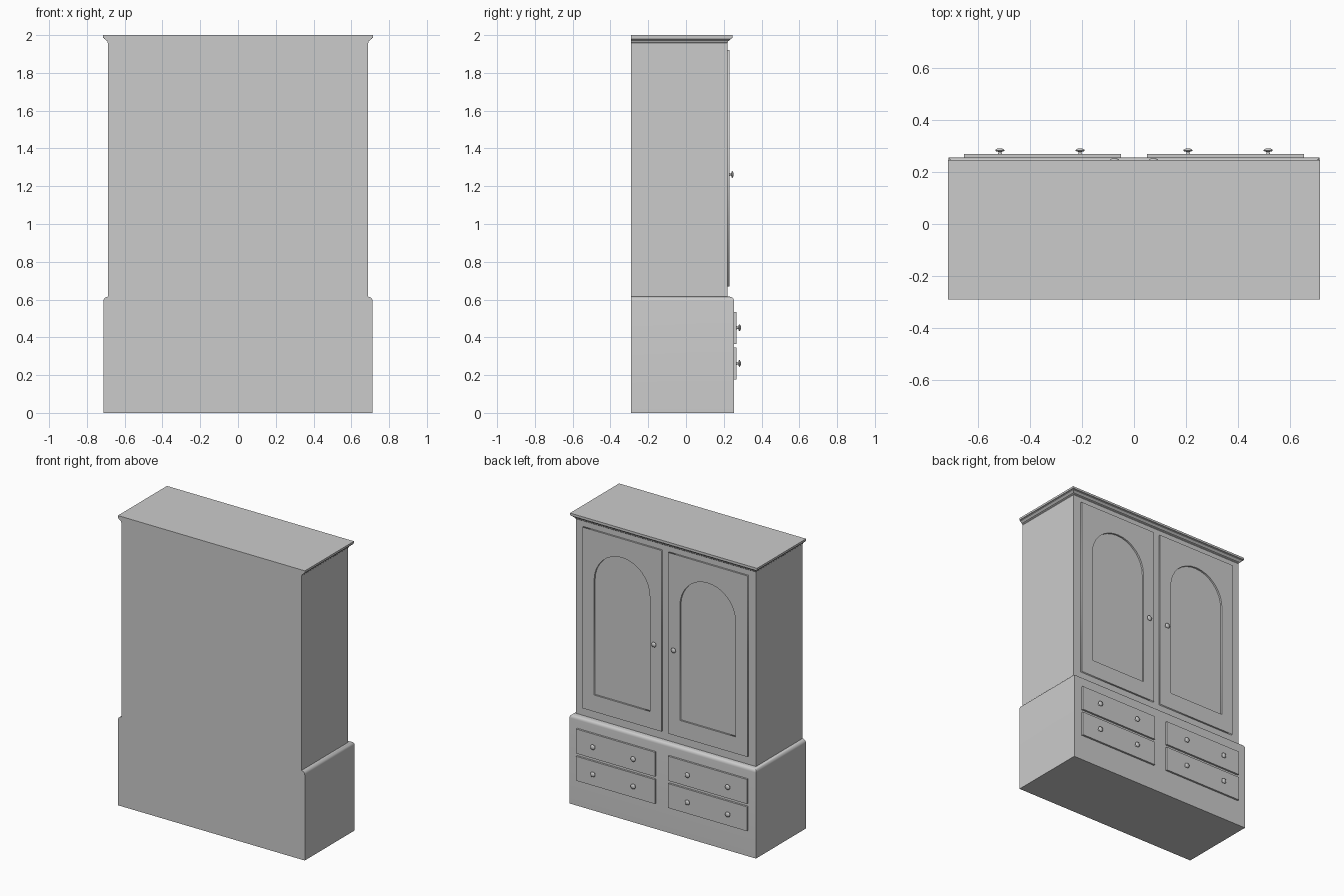
import bpy, bmesh, math
from mathutils import Matrix

if "Cube" in bpy.data.objects:
    bpy.data.objects.remove(bpy.data.objects["Cube"])

BACK = -0.29


def finish(name, bm, smooth=None):
    bmesh.ops.recalc_face_normals(bm, faces=bm.faces)
    me = bpy.data.meshes.new(name)
    bm.to_mesh(me)
    bm.free()
    ob = bpy.data.objects.new(name, me)
    bpy.context.collection.objects.link(ob)
    if smooth:
        bpy.ops.object.select_all(action='DESELECT')
        ob.select_set(True)
        bpy.context.view_layer.objects.active = ob
        bpy.ops.object.shade_smooth_by_angle(angle=math.radians(smooth))
    return ob


def loft(bm, rings, closed_ends=True):
    for a, b in zip(rings, rings[1:]):
        n = len(a)
        for i in range(n):
            bm.faces.new((a[i], a[(i + 1) % n], b[(i + 1) % n], b[i]))
    if closed_ends:
        bm.faces.new(rings[0])
        bm.faces.new(rings[-1])


def carcass(name, profile, smooth=None):
    """Stack of rectangles (half width, front y, z), all flush at the back."""
    bm = bmesh.new()
    rings = [[bm.verts.new(p) for p in ((-w, BACK, z), (w, BACK, z), (w, f, z), (-w, f, z))]
             for w, f, z in profile]
    loft(bm, rings)
    return finish(name, bm, smooth)


def box(name, x0, x1, y0, y1, z0, z1):
    bm = bmesh.new()
    bmesh.ops.create_cube(bm, size=1, matrix=Matrix.Translation(
        ((x0 + x1) / 2, (y0 + y1) / 2, (z0 + z1) / 2)) @ Matrix.Diagonal((x1 - x0, y1 - y0, z1 - z0, 1)))
    return finish(name, bm)


def knob(name, x, y, z, n=16):
    bm = bmesh.new()
    prof = [(.009, 0), (.006, .004), (.006, .009), (.014, .011), (.018, .014), (.016, .018), (.008, .022)]
    rings = [[bm.verts.new((x + r * math.cos(2 * math.pi * i / n), y + d,
                            z + r * math.sin(2 * math.pi * i / n))) for i in range(n)] for r, d in prof]
    loft(bm, rings)
    return finish(name, bm, 50)


def door(name, cx, w, z0, z1, y0, y1):
    """Slab with an arched opening, filled as a 2D curve and extruded."""
    r, bottom, spring = 0.213, 0.785, 1.577
    outer = [(cx - w / 2, z0), (cx + w / 2, z0), (cx + w / 2, z1), (cx - w / 2, z1)]
    arch = [(cx - r, bottom), (cx + r, bottom)]
    arch += [(cx + r * math.cos(math.pi * i / 16), spring + r * math.sin(math.pi * i / 16)) for i in range(17)]
    cu = bpy.data.curves.new(name, 'CURVE')
    cu.dimensions, cu.fill_mode, cu.extrude = '2D', 'BOTH', (y1 - y0) / 2
    for pts in (outer, arch):
        s = cu.splines.new('POLY')
        s.points.add(len(pts) - 1)
        for p, (x, z) in zip(s.points, pts):
            p.co = (x, z, 0, 1)
        s.use_cyclic_u = True
    ob = bpy.data.objects.new(name, cu)
    ob.rotation_euler.x = math.pi / 2
    ob.location.y = (y0 + y1) / 2
    bpy.context.collection.objects.link(ob)
    bpy.ops.object.select_all(action='DESELECT')
    ob.select_set(True)
    bpy.context.view_layer.objects.active = ob
    bpy.ops.object.convert(target='MESH')


# base chest with rounded top edge
R = 0.024
base = [(0.713, 0.255, 0)]
for i in range(7):
    a = math.pi / 2 * i / 6
    inset = R * (1 - math.cos(a))
    base.append((0.713 - inset, 0.255 - inset, 0.615 - R + R * math.sin(a)))
carcass("base_chest", base, 40)

# upper cupboard
carcass("upper_cupboard", [(0.688, 0.219, 0.614), (0.688, 0.219, 1.97)])

# stepped cornice moulding
steps = [(0, 1.958), (.004, 1.962), (.004, 1.968), (.008, 1.969), (.012, 1.973), (.017, 1.978),
         (.021, 1.980), (.021, 1.984), (.026, 1.986), (.026, 2.0)]
carcass("cornice", [(0.688 + d, 0.219 + d, z) for d, z in steps])

# doors, drawers and knobs, repeated on both sides
for side, s in (("left", -1), ("right", 1)):
    door(f"{side}_door", s * 0.3275, 0.605, 0.67, 1.92, 0.218, 0.231)
    knob(f"{side}_door_knob", s * 0.075, 0.23, 1.262)
    for row, z0, z1 in (("lower", 0.178, 0.346), ("upper", 0.366, 0.535)):
        x0, x1 = sorted((s * 0.05, s * 0.652))
        box(f"{side}_{row}_drawer", x0, x1, 0.25, 0.268, z0, z1)
        for k, x in enumerate((0.207, 0.515)):
            knob(f"{side}_{row}_drawer_knob_{k + 1}", s * x, 0.268, (z0 + z1) / 2)
